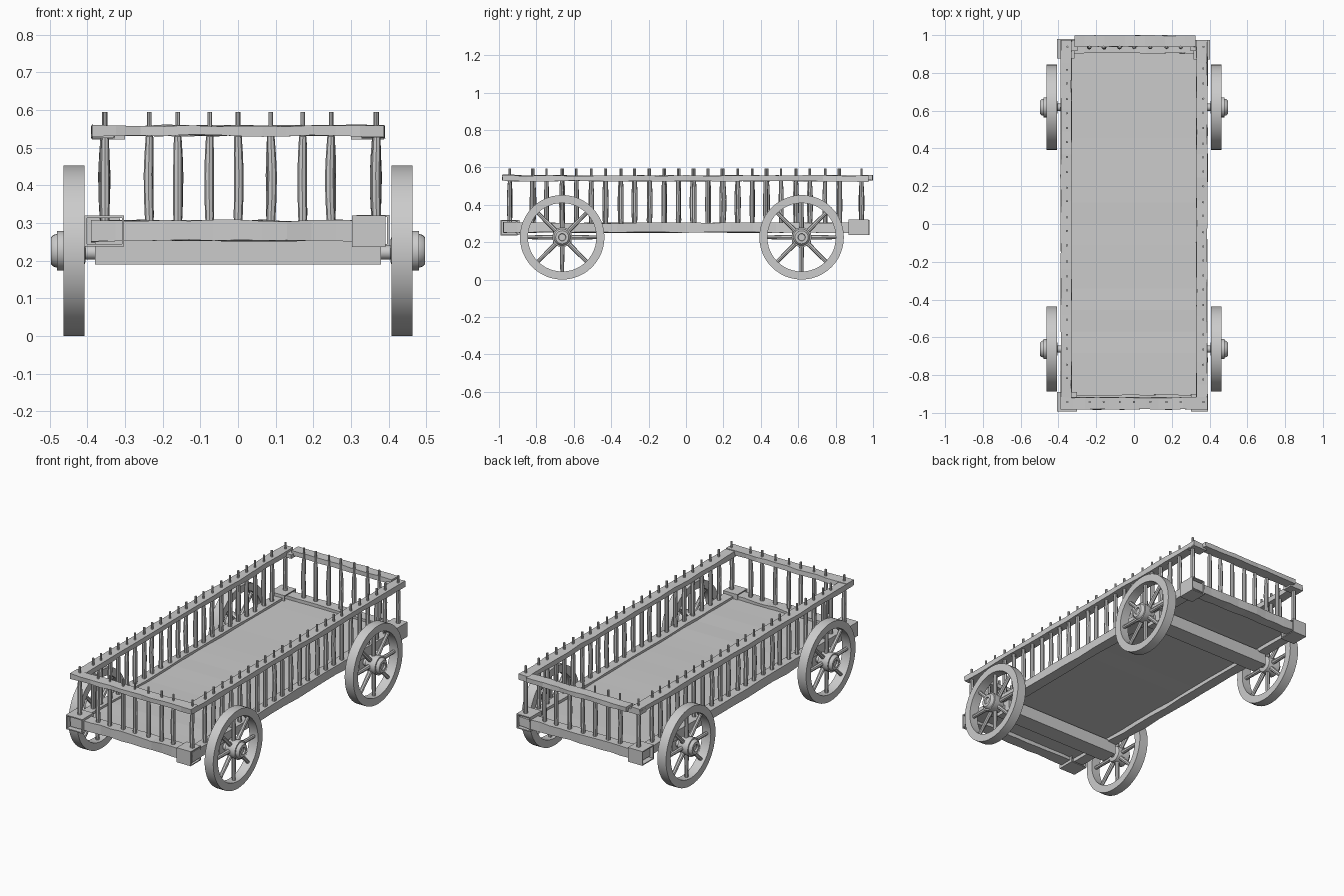
import bpy, bmesh, random
from math import pi, sin, cos
from mathutils import Vector, Matrix

if "Cube" in bpy.data.objects:
    bpy.data.objects.remove(bpy.data.objects["Cube"])
random.seed(4)


def make(name, bm, smooth=False):
    bmesh.ops.recalc_face_normals(bm, faces=bm.faces)
    me = bpy.data.meshes.new(name)
    bm.to_mesh(me)
    bm.free()
    ob = bpy.data.objects.new(name, me)
    bpy.context.collection.objects.link(ob)
    if smooth:
        bpy.context.view_layer.objects.active = ob
        ob.select_set(True)
        bpy.ops.object.shade_smooth_by_angle(angle=0.6)
        ob.select_set(False)
    return ob


def loft(bm, rings, caps=True, closed=False):
    rows = [[bm.verts.new(p) for p in r] for r in rings]
    n = len(rows[0])
    pairs = list(zip(rows, rows[1:])) + ([(rows[-1], rows[0])] if closed else [])
    for a, b in pairs:
        for i in range(n):
            j = (i + 1) % n
            bm.faces.new((a[i], a[j], b[j], b[i]))
    if caps and not closed:
        bm.faces.new(rows[0])
        bm.faces.new(rows[-1])


def beam(name, lo, hi, wobble=0.0, cuts=12):
    """Box from lo to hi, hand-hewn along its longest side."""
    lo, hi = Vector(lo), Vector(hi)
    ax = max(range(3), key=lambda i: hi[i] - lo[i])
    u, v = [i for i in range(3) if i != ax]
    n = cuts if wobble else 1
    rings = []
    for k in range(n + 1):
        ring = []
        for a, b in ((0, 0), (1, 0), (1, 1), (0, 1)):
            p = Vector((0, 0, 0))
            p[ax] = lo[ax] + (hi[ax] - lo[ax]) * k / n
            p[u] = (hi if a else lo)[u] + random.uniform(-wobble, wobble)
            p[v] = (hi if b else lo)[v] + random.uniform(-wobble, wobble)
            ring.append(p)
        rings.append(ring)
    bm = bmesh.new()
    loft(bm, rings)
    return make(name, bm)


def lathe(bm, profile, centre, seg=40, closed=False):
    """Revolve (x, radius) points about an x axis through centre."""
    c = Vector(centre)
    loft(bm, [[c + Vector((x, r * cos(2 * pi * i / seg), r * sin(2 * pi * i / seg)))
               for i in range(seg)] for x, r in profile], closed=closed)


def baluster(bm, x, y):
    """Crooked turned post with a thin peg through the top rail."""
    dx, dy = random.uniform(-.004, .004), random.uniform(-.004, .004)
    path = [(.28, .010, 0), (.32, .012, .2), (.37, .0125, .8), (.43, .0125, 1),
            (.48, .012, .5), (.53, .010, 0), (.532, .006, 0), (.595, .006, 0)]
    loft(bm, [[(x + dx * k + r * cos(pi * i / 4), y + dy * k + r * sin(pi * i / 4), z)
               for i in range(8)] for z, r, k in path])


def sleeve(name, lo, hi, ax, t=.006):
    """Square metal tube around a corner, open along axis ax."""
    u, v = [i for i in range(3) if i != ax]
    rings = []
    for end, inset in ((lo, 0), (hi, 0), (hi, t), (lo, t)):
        ring = []
        for a, b in ((0, 0), (1, 0), (1, 1), (0, 1)):
            p = [0, 0, 0]
            p[ax] = end[ax]
            p[u] = hi[u] - inset if a else lo[u] + inset
            p[v] = hi[v] - inset if b else lo[v] + inset
            ring.append(p)
        rings.append(ring)
    bm = bmesh.new()
    loft(bm, rings, closed=True)
    make(name, bm)


# Floor and lower frame
beam("floor", (-.335, -.91, .275), (.335, .91, .290), .002, 16)
for s, side in ((-1, "left"), (1, "right")):
    a, b = sorted((s * .33, s * .388))
    beam(side + "_lower_rail", (a, -.975, .252), (b, .965, .303), .003, 16)
    beam(side + "_top_rail", (a, -.97, .527), (b, .975, .556), .003, 16)
beam("front_lower_rail", (-.39, -.975, .253), (.39, -.905, .307), .003)
beam("back_lower_rail", (-.39, .905, .253), (.39, .968, .307), .003)

# Upper cross rails
beam("front_top_rail", (-.388, -.982, .532), (.388, -.918, .559), .003)
beam("back_top_rail", (-.315, .938, .532), (.325, .998, .559), .002)
for s in (-1, 1):
    a, b = sorted((s * .30, s * .388))
    beam("back_top_lap", (a, .915, .522), (b, .975, .545))

# Corner sleeves
sleeve("front_left_sleeve", (-.407, -.992, .238), (-.302, -.89, .320), 1)
sleeve("front_right_sleeve", (.302, -.992, .236), (.392, -.90, .320), 0)
sleeve("back_right_sleeve", (.315, .87, .238), (.402, .975, .322), 1)
sleeve("back_left_sleeve", (-.407, .875, .238), (-.315, .98, .320), 0)

# Balusters
bm = bmesh.new()
for i in range(22):
    y = -.82 + i * 1.64 / 21
    baluster(bm, -.355, y + random.uniform(-.005, .005))
    baluster(bm, .366, y + random.uniform(-.005, .005))
for x in (-.235, -.16, -.075, 0, .087, .172, .247):
    baluster(bm, x, -.942)
    baluster(bm, x, .938)
for x in (-.353, .368):
    baluster(bm, x, -.942)
    baluster(bm, x, .938)
make("balusters", bm, True)

# Axles and spoked wheels
R, Z = .226, .2265
for end, y in (("front", -.662), ("back", .618)):
    beam(end + "_axle_beam", (-.38, y - .05, .19), (.38, y + .05, .262))
    bm = bmesh.new()
    lathe(bm, [(-.42, .019), (.42, .019)], (0, y, .222), 16)
    make(end + "_axle_rod", bm, True)
    for s, side in ((-1, "left"), (1, "right")):
        c = (0, y, Z)
        bm = bmesh.new()
        lathe(bm, [(s * .408, R), (s * .463, R), (s * .463, .183), (s * .408, .183)],
              c, 48, True)
        make(f"{end}_{side}_rim", bm, True)
        bm = bmesh.new()
        lathe(bm, [(s * x, r) for x, r in ((.405, .03), (.41, .045), (.464, .053), (.48, .053),
              (.48, .045), (.490, .042), (.497, .035), (.497, .02), (.488, .018))], c, 24)
        make(f"{end}_{side}_hub", bm, True)
        bm = bmesh.new()
        for k in range(8):
            m = (Matrix.Translation((s * .436, y, Z)) @ Matrix.Rotation(k * pi / 4, 4, 'X')
                 @ Matrix.Translation((0, 0, .11)))
            bmesh.ops.create_cone(bm, cap_ends=True, segments=8, radius1=.013,
                                  radius2=.010, depth=.16, matrix=m)
        make(f"{end}_{side}_spokes", bm, True)
